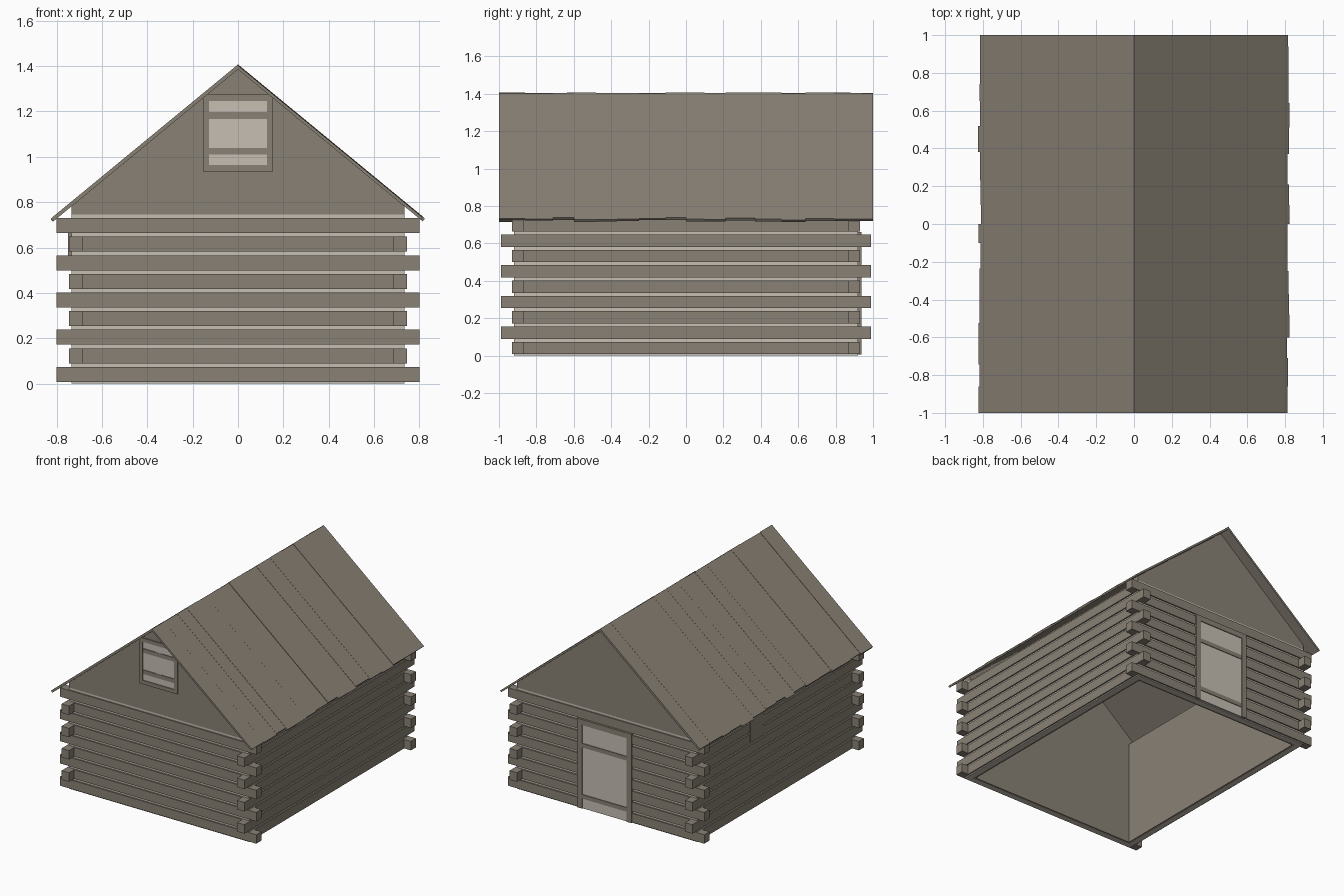
import bpy
import bmesh
import random

random.seed(4)
cube = bpy.data.objects.get("Cube")
if cube:
    bpy.data.objects.remove(cube, do_unlink=True)


def material(name, rgb):
    m = bpy.data.materials.new(name)
    m.use_nodes = True
    m.diffuse_color = (*rgb, 1)
    bsdf = next(n for n in m.node_tree.nodes if n.type == "BSDF_PRINCIPLED")
    bsdf.inputs["Base Color"].default_value = (*rgb, 1)
    return m


WOOD = material("weathered wood", (0.25, 0.22, 0.178))
PALE = material("pale plaster", (0.57, 0.52, 0.45))


def prism(name, profile, y0, y1, mat):
    """Extrude an x-z outline from y0 to y1."""
    bm = bmesh.new()
    face = bm.faces.new([bm.verts.new((x, y0, z)) for x, z in profile])
    moved = bmesh.ops.extrude_face_region(bm, geom=[face])["geom"]
    verts = [v for v in moved if isinstance(v, bmesh.types.BMVert)]
    bmesh.ops.translate(bm, verts=verts, vec=(0, y1 - y0, 0))
    bmesh.ops.recalc_face_normals(bm, faces=bm.faces)
    mesh = bpy.data.meshes.new(name)
    bm.to_mesh(mesh)
    bm.free()
    mesh.materials.append(mat)
    obj = bpy.data.objects.new(name, mesh)
    bpy.context.scene.collection.objects.link(obj)
    return obj


def box(name, xs, ys, zs, mat):
    (x0, x1), (z0, z1) = xs, zs
    return prism(name, [(x0, z0), (x1, z0), (x1, z1), (x0, z1)], *sorted(ys), mat)


# Wall planes: inner and outer faces of the logs
IN_X, OUT_X, IN_Y, OUT_Y = 0.685, 0.745, 0.87, 0.93
CHINK_X, CHINK_Y = 0.735, 0.92
SIDES = (("left", 1), ("right", -1))
ENDS = (("front", -1), ("back", 1))

# Logs, alternately overrunning at the corners
for row in range(9):
    z = 0.008 + row * 0.082
    zs = (z, z + 0.066)
    half_x, half_y = (0.8, IN_Y) if row % 2 == 0 else (IN_X, 0.99)
    for label, s in ENDS:
        box(f"{label}_log", (-half_x, half_x), (s * IN_Y, s * OUT_Y), zs, WOOD)
    for label, s in SIDES:
        box(f"{label}_log", (s * IN_X, s * OUT_X), (-half_y, half_y), zs, WOOD)

# Pale chinking between the logs and wooden lining inside
for label, s in ENDS:
    box(f"{label}_chinking", (-CHINK_X, CHINK_X), (s * 0.88, s * CHINK_Y), (0, 0.745), PALE)
    box(f"{label}_lining", (-0.69, 0.69), (s * 0.865, s * 0.88), (0, 0.77), WOOD)
for label, s in SIDES:
    box(f"{label}_chinking", (s * 0.695, s * CHINK_X), (-CHINK_Y, CHINK_Y), (0, 0.745), PALE)
    box(f"{label}_lining", (s * 0.68, s * 0.695), (-0.88, 0.88), (0, 0.77), WOOD)

# Gables
RIDGE, SLOPE = 1.405, 0.823
UNDER = RIDGE - 0.0195
eave = UNDER - SLOPE * CHINK_X
for label, s in ENDS:
    outline = [(-CHINK_X, 0.745), (CHINK_X, 0.745), (CHINK_X, eave), (0, UNDER), (-CHINK_X, eave)]
    prism(f"{label}_gable", outline, s * 0.865, s * CHINK_Y, WOOD)

# Roof planks, each slightly different in length and height
seams = {
    1: [-1, -.86, -.71, -.6, -.48, -.37, -.25, -.11, 0, .1, .21, .37, .51, .64, .79, .94, 1],
    -1: [-1, -.86, -.745, -.635, -.525, -.38, -.235, -.1, 0, .1, .23, .38, .52, .65, .74, .88, 1],
}
for label, s in SIDES:
    for y0, y1 in zip(seams[s], seams[s][1:]):
        length = random.uniform(0.809, 0.825)
        lift = random.uniform(-0.003, 0.003)
        end = RIDGE - SLOPE * length
        outline = [(0, RIDGE + lift), (s * length, end + lift),
                   (s * (length - 0.0095), end - 0.0116), (0, UNDER)]
        prism(f"{label}_roof_plank", outline, y0, y1, WOOD)


def opening(name, s, plane, xs, zs, width, sill, battens):
    """Framed pale panel with battens on an end wall."""
    (x0, x1), (z0, z1) = xs, zs
    depth = (s * (plane - 0.03), s * (plane + 0.008))
    bottom = z0 + width if sill else z0
    box(f"{name}_jamb", (x0, x0 + width), depth, zs, WOOD)
    box(f"{name}_jamb", (x1 - width, x1), depth, zs, WOOD)
    inner = (x0 + width, x1 - width)
    box(f"{name}_head", inner, depth, (z1 - width, z1), WOOD)
    if sill:
        box(f"{name}_sill", inner, depth, (z0, bottom), WOOD)
    box(f"{name}_panel", inner, (s * (plane - 0.03), s * (plane + 0.002)),
        (bottom, z1 - width), PALE)
    for z in battens:
        box(f"{name}_batten", inner, (s * plane, s * (plane + 0.007)), (z, z + 0.03), WOOD)


# Gable window, with a narrow centre strip, and back door
opening("window", -1, CHINK_Y, (-0.155, 0.155), (0.935, 1.275), 0.028, True, (1.01, 1.167))
box("window_strip", (-0.023, 0.023), (-CHINK_Y, -CHINK_Y - 0.005), (0.965, 1.245), PALE)
opening("door", 1, OUT_Y, (-0.212, 0.232), (0.005, 0.66), 0.04, False, (0.078, 0.455))

# Small hatch under the right eave
box("side_hatch", (-0.75, -0.72), (0.165, 0.32), (0.51, 0.72), WOOD)
